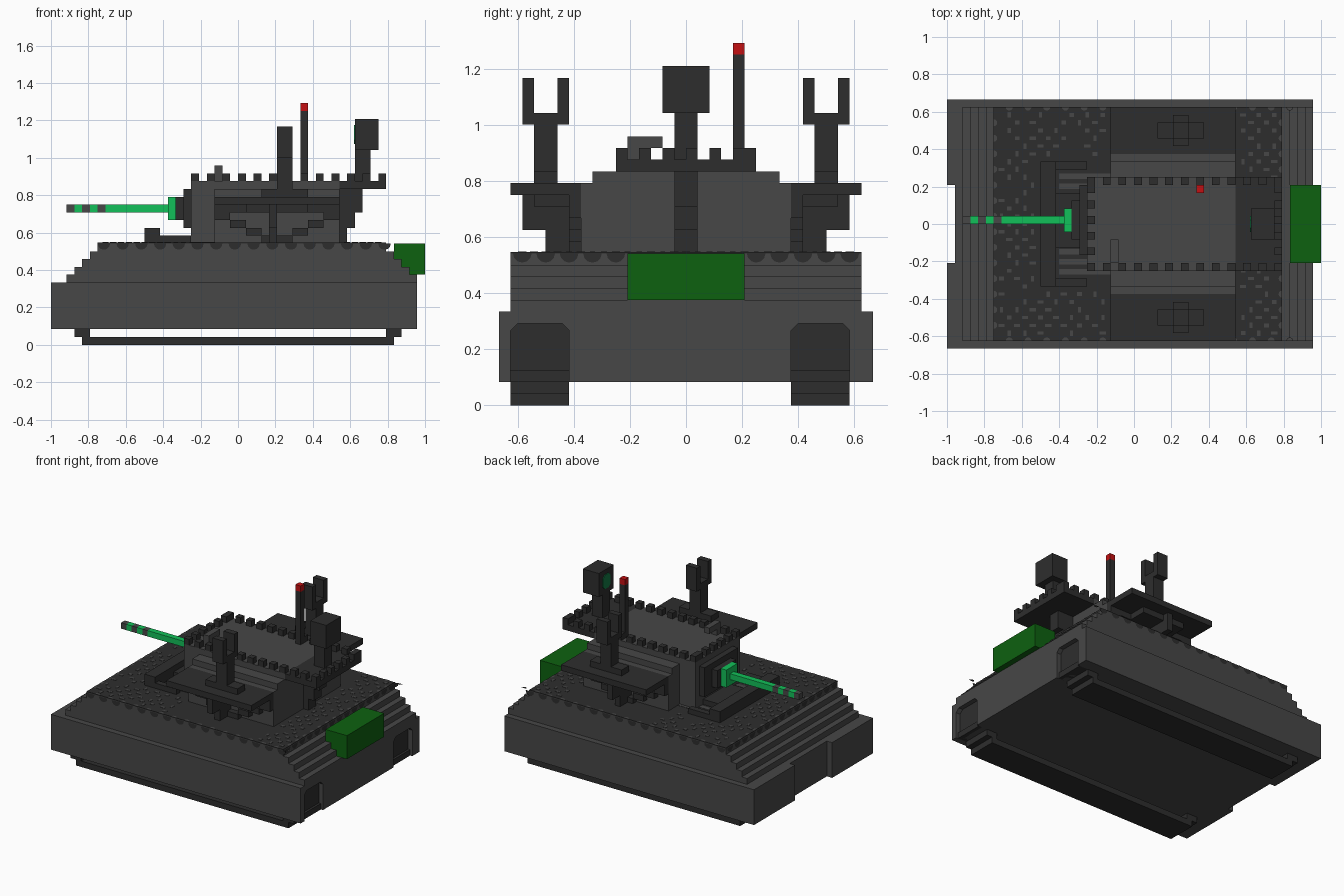
import bpy, bmesh, math, random
from mathutils import Vector

if "Cube" in bpy.data.objects:
    bpy.data.objects.remove(bpy.data.objects["Cube"], do_unlink=True)

random.seed(4)
V = 1 / 24          # one block of the grid
SKIN = 0.12         # painted plate thickness in blocks


def material(name, red, green, blue):
    mat = bpy.data.materials.new(name)
    mat.use_nodes = True
    mat.diffuse_color = (red, green, blue, 1)
    mat.node_tree.nodes["Principled BSDF"].inputs["Base Color"].default_value = (red, green, blue, 1)
    return mat


LIGHT = material("light grey", .063, .063, .063)
DARK = material("dark grey", .027, .027, .027)
BRIGHT = material("bright green", .006, .53, .1)
FOREST = material("forest green", .004, .12, .005)
LENS = material("lens green", .006, .2, .06)
RED = material("red", .55, .005, .006)


def finish(name, bm, mat):
    mesh = bpy.data.meshes.new(name)
    bm.to_mesh(mesh)
    bm.free()
    mesh.materials.append(mat)
    obj = bpy.data.objects.new(name, mesh)
    bpy.context.scene.collection.objects.link(obj)
    return obj


def boxes(name, mat, *blocks):
    """Each block is x, y and z ranges in grid units."""
    bm = bmesh.new()
    for x0, x1, y0, y1, z0, z1 in blocks:
        low, high = Vector((x0, y0, z0)) * V, Vector((x1, y1, z1)) * V
        for vert in bmesh.ops.create_cube(bm, size=1)["verts"]:
            vert.co = [low[i] if vert.co[i] < 0 else high[i] for i in range(3)]
    return finish(name, bm, mat)


def mirrored(block, side):
    x0, x1, y0, y1, z0, z1 = block
    return (x0, x1, *sorted((y0 * side, y1 * side)), z0, z1)


def pair(name, mat, *blocks):
    for side, label in ((1, "back"), (-1, "front")):
        boxes(f"{label}_{name}", mat, *[mirrored(b, side) for b in blocks])


def octagon(name, mat, x0, x1, y0, y1, z0, z1, cut=1):
    """Chamfered plate facing along x."""
    outline = [(y0 + cut, z0), (y1 - cut, z0), (y1, z0 + cut), (y1, z1 - cut),
               (y1 - cut, z1), (y0 + cut, z1), (y0, z1 - cut), (y0, z0 + cut)]
    bm = bmesh.new()
    face = bm.faces.new([bm.verts.new(Vector((x0, y, z)) * V) for y, z in outline])
    out = bmesh.ops.extrude_face_region(bm, geom=[face])["geom"]
    for vert in out:
        if isinstance(vert, bmesh.types.BMVert):
            vert.co.x = x1 * V
    bmesh.ops.recalc_face_normals(bm, faces=bm.faces[:])
    return finish(name, bm, mat)


def scallops(name, mat, centres, along, inward, radius):
    """Row of painted half discs lying on a face."""
    bm = bmesh.new()
    along, inward = Vector(along), Vector(inward)
    for centre in centres:
        arc = [math.pi * k / 6 for k in range(7)]
        bm.faces.new([bm.verts.new((Vector(centre) + radius * (along * math.cos(t) + inward * math.sin(t))) * V)
                      for t in arc])
    return finish(name, bm, mat)


# Lower hull with a notch between two horns
hull = boxes("lower_hull", LIGHT, (-23, 23, -16, 16, 2, 8))
pair("hull_horn", LIGHT, (-24, -23, 5, 16, 2, 8))

# Tracks and their arched openings at the end of the hull
for label, y in (("front", -15), ("back", 9)):
    cutter = octagon(label + "_arch_cutter", DARK, 22, 24, y, y + 5, 1, 7, .6)
    cutter.hide_render = True
    cutter.hide_viewport = True
    mod = hull.modifiers.new(label + "_arch", "BOOLEAN")
    mod.operation = "DIFFERENCE"
    mod.object = cutter
    octagon(label + "_arch_track", DARK, 21.9, 22.2, y, y + 5, 2, 7, .6)
    boxes(label + "_track", DARK, (-20, 20, y, y + 5, 0, 1),
          (-21, -19, y, y + 5, 1, 2), (19, 21, y, y + 5, 1, 2), (21, 22.6, y, y + 5, 2, 3))

# Stepped upper hull and dark deck
boxes("upper_hull", LIGHT, *[(k - 22, 23 - k, -15, 15, 8 + k, 9 + k) for k in range(5)])
boxes("deck", DARK, (-18, 19, -15, 15, 13, 13 + SKIN))

# Painted scallops along the deck edges
columns = [-17.2 + 2.4 * k for k in range(16)]
rows = [-14 + 2 * k for k in range(15)]
top = 13 + SKIN + .04
for side, label in ((1, "back"), (-1, "front")):
    edge = side * (15 + SKIN)
    scallops(label + "_deck_teeth", DARK, [(x, edge, 13) for x in columns], (-side, 0, 0), (0, 0, -1), .8)
    scallops(label + "_deck_bites", LIGHT, [(x + 1.2, side * 15, top) for x in columns],
             (side, 0, 0), (0, -side, 0), .45)
for side, end, label in ((-1, -18, "nose"), (1, 19, "tail")):
    scallops(label + "_deck_teeth", DARK, [(end + side * SKIN, y, 13) for y in rows],
             (0, side, 0), (0, 0, -1), .8)
    scallops(label + "_deck_bites", LIGHT, [(end, y + 1, top) for y in rows[:-1]],
             (0, -side, 0), (-side, 0, 0), .45)

# Light flecks scattered on the deck
flecks = []
for x in list(range(-17, -3)) + list(range(14, 19)):
    for y in range(-14, 15):
        covered = -13 < x < 0 and abs(y) < 9
        if (x + y) % 2 == 0 and not covered and random.random() < .8:
            w, d = random.choice([(.4, .2), (.2, .35), (.3, .25)])
            flecks.append((x - w, x + w, y - d, y + d, 13, 13 + SKIN + .05))
boxes("deck_flecks", LIGHT, *flecks)

# Gun well with a raised lip and ribbed floor
boxes("gun_well_lip", DARK, (-12, -10, -8, 8, 13, 15), (-10, -6, -8, -7, 13, 14),
      (-10, -6, 7, 8, 13, 14), (-10, -6, -3, 4, 13, 14))
pair("gun_well_ribs", LIGHT, *[(-9.6, -3, y, y + .7, 13, 13 + SKIN + .05) for y in (3.2, 4.5, 5.8)])

# Turret body
boxes("turret", LIGHT, (-3, 13, -9, 9, 13, 19), (-3, 13, -8, 8, 19, 20), (-6, 13, -6, 6, 13, 21))
boxes("turret_overhang", DARK, (13, 19, -6, 6, 20, 21))
boxes("overhang_corbel", DARK, (13, 16, -1, 1, 17, 20), (13, 15, -1, 1, 15, 17), (13, 14, -1, 1, 13, 15))

# Battlements around the roof
pair("battlements", DARK, *[(x, x + 1, 5, 6, 21, 22) for x in range(-6, 19, 2)])
boxes("nose_battlements", DARK, *[(-6, -5, y, y + 1, 21, 22) for y in range(-4, 5, 2)])
boxes("tail_battlements", DARK, *[(18, 19, y, y + 1, 21, 22) for y in range(-4, 5, 2)])
boxes("roof_hatch", LIGHT, (-3, -2, -5, -2, 22, 23), (-3, -2, -5, -4, 21, 22))

# Gun
boxes("mantlet", DARK, (-7, -6, -4, 5, 15, 20), (-8, -7, -2, 3, 16, 19))
boxes("gun_collar", BRIGHT, (-9, -8, -1, 2, 16, 19))
boxes("gun_barrel", BRIGHT, (-17, -9, 0, 1, 17, 18),
      *[(x, x + 1, 0, 1, 17, 18) for x in (-21, -19)])
boxes("gun_bands", LIGHT, *[(x, x + 1, 0, 1, 17, 18) for x in (-22, -20, -18)])

# Side platforms on stepped triangular brackets
pair("platform", DARK, (-3, 13, 9, 15, 18, 19))
steps = []
for k in range(4):
    a, z = -3 + 2 * k, 16 - k
    steps += [(a, a + 2, 9, 10, z, z + 1), (8 - a, 10 - a, 9, 10, z, z + 1)]
pair("platform_bracket", DARK, (-3, 13, 9, 10, 17, 18), (1, 9, 10, 13, 17, 18), *steps)
pair("platform_post", DARK, (4, 5, 9, 12, 13, 15), (4, 5, 9, 14, 15, 18))

# Forked guns on the platforms
pair("forked_gun", DARK, (3, 9, 11, 13, 19, 20), (5, 7, 11, 13, 20, 24), (5, 7, 10, 14, 24, 25),
     (5, 7, 10, 11, 25, 28), (5, 7, 13, 14, 25, 28))

# Searchlight
boxes("searchlight", DARK, (15, 17, -1, 1, 21, 25), (15, 18, -2, 2, 25, 29))
octagon("searchlight_lens", LENS, 15 - SKIN, 15, -1, 1, 25.8, 28.2, .5)

# Antenna
boxes("antenna", DARK, (8, 9, 4, 5, 21, 30))
boxes("antenna_tip", RED, (8, 9, 4, 5, 30, 31))

# Rear stowage box
boxes("stowage_box", FOREST, (20, 24, -5, 5, 9, 13))
